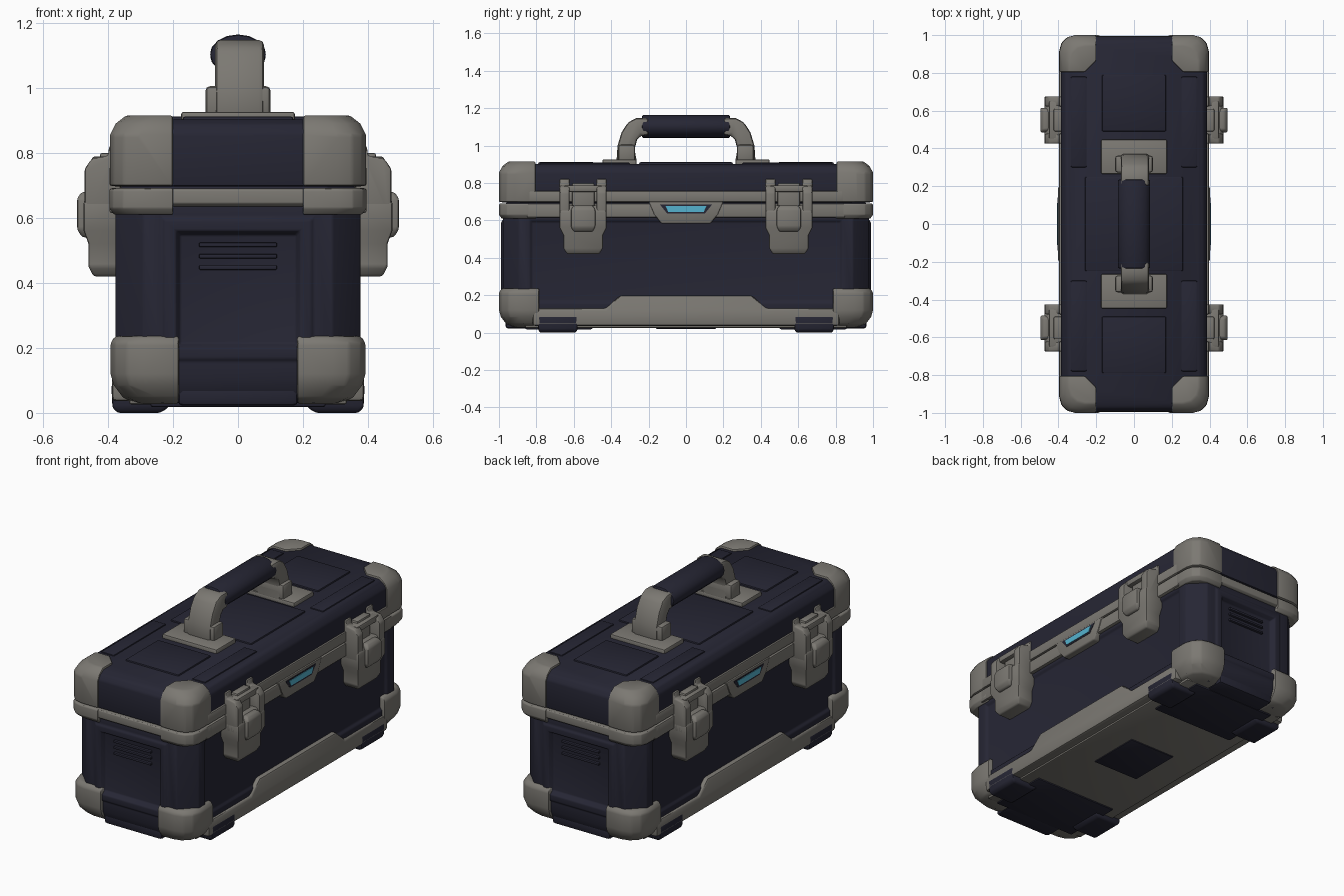
import bpy, bmesh, math

if "Cube" in bpy.data.objects:
    bpy.data.objects.remove(bpy.data.objects["Cube"])


def material(name, rgb):
    m = bpy.data.materials.new(name)
    m.diffuse_color = (*rgb, 1)
    m.use_nodes = True
    m.node_tree.nodes["Principled BSDF"].inputs["Base Color"].default_value = m.diffuse_color
    return m


NAVY = material("dark navy", (0.019, 0.019, 0.034))
GREY = material("warm grey", (0.20, 0.19, 0.17))
CYAN = material("cyan", (0.09, 0.45, 0.62))


def finish(name, bm, mat, bevel=0.008, mirror=""):
    """Bevel the hard edges, shade smooth and mirror across x and/or y."""
    bmesh.ops.recalc_face_normals(bm, faces=bm.faces)
    if bevel:
        hard = [e for e in bm.edges if len(e.link_faces) == 2
                and e.calc_face_angle() > math.radians(28)]
        bmesh.ops.bevel(bm, geom=hard, offset=bevel, offset_type='OFFSET', segments=2,
                        profile=0.5, affect='EDGES', clamp_overlap=True)
    me = bpy.data.meshes.new(name)
    bm.to_mesh(me)
    bm.free()
    me.materials.append(mat)
    for p in me.polygons:
        p.use_smooth = True
    me.set_sharp_from_angle(angle=math.radians(40))
    ob = bpy.data.objects.new(name, me)
    bpy.context.collection.objects.link(ob)
    if mirror:
        mod = ob.modifiers.new("mirror", 'MIRROR')
        mod.use_axis = ("x" in mirror, "y" in mirror, False)
        mod.use_mirror_merge = False
    return ob


def skin(rings):
    """Closed solid through a list of equal-length point rings."""
    bm = bmesh.new()
    vs = [[bm.verts.new(p) for p in r] for r in rings]
    n = len(vs[0])
    for a, b in zip(vs, vs[1:]):
        for i in range(n):
            j = (i + 1) % n
            bm.faces.new((a[i], a[j], b[j], b[i]))
    bm.faces.new(vs[0][::-1])
    bm.faces.new(vs[-1])
    bmesh.ops.recalc_face_normals(bm, faces=bm.faces)
    return bm


def prism(name, pts, axis, a, b, mat, **kw):
    """Extrude a 2D outline along one axis from a to b."""
    put = {"x": lambda p, t: (t, p[0], p[1]),
           "y": lambda p, t: (p[0], t, p[1]),
           "z": lambda p, t: (p[0], p[1], t)}[axis]
    return finish(name, skin([[put(p, t) for p in pts] for t in (a, b)]), mat, **kw)


def box(name, x, y, z, mat, **kw):
    return prism(name, [(x[0], y[0]), (x[1], y[0]), (x[1], y[1]), (x[0], y[1])],
                 "z", z[0], z[1], mat, **kw)


def shell(hx, hy, c, levels):
    """Chamfered rectangle lofted through (inset, z) levels."""
    rings = []
    for d, z in levels:
        x, y = hx - d, hy - d
        rings.append([(x, c - y, z), (x, y - c, z), (x - c, y, z), (c - x, y, z),
                      (-x, y - c, z), (-x, c - y, z), (c - x, -y, z), (x - c, -y, z)])
    return skin(rings)


def corner(name, x0, y0, hx, hy, c, levels, notch=0.04, bevel=0.008):
    """Corner guard with a softly rounded outer edge, on all four corners."""
    rings = []
    for d, z in levels:
        x, y = hx - d, hy - d
        arc = [(x - c + c * math.cos(t * math.pi / 6), y - c + c * math.sin(t * math.pi / 6), z)
               for t in range(4)]
        rings.append([(x0, y0 + notch, z), (x0 + notch, y0, z), (x, y0, z)]
                     + arc + [(x0, y, z)])
    finish(name, skin(rings), GREY, bevel, "xy")


def stack(name, sections, mat, **kw):
    """Loft of rectangles: (z, x0, x1, y0, y1)."""
    rings = [[(x0, y0, z), (x1, y0, z), (x1, y1, z), (x0, y1, z)]
             for z, x0, x1, y0, y1 in sections]
    return finish(name, skin(rings), mat, **kw)


# Main body with pressed side panels and a framed recess at each end
bm = shell(0.376, 0.978, 0.085, [(0.06, 0.03), (0.02, 0.05), (0, 0.10), (0, 0.66), (0.02, 0.70)])
big = [f for f in bm.faces if f.calc_area() > 0.2 and abs(f.normal.z) < 0.1]
sides = [f for f in big if abs(f.normal.x) > 0.9]
ends = [f for f in big if abs(f.normal.y) > 0.9]
bmesh.ops.inset_individual(bm, faces=sides, thickness=0.08, depth=0)
bmesh.ops.inset_individual(bm, faces=sides, thickness=0.02, depth=-0.014)
bmesh.ops.inset_individual(bm, faces=ends, thickness=0.08, depth=0)
bmesh.ops.inset_individual(bm, faces=ends, thickness=0.015, depth=0.01)
bmesh.ops.inset_individual(bm, faces=ends, thickness=0.045, depth=0)
bmesh.ops.inset_individual(bm, faces=ends, thickness=0.02, depth=-0.03)
finish("body", bm, NAVY, 0.006)
for i, z in enumerate((0.44, 0.475, 0.51)):
    box("end_slat_%d" % (i + 1), (-0.12, 0.12), (0.93, 0.972), (z, z + 0.014), NAVY,
        bevel=0.004, mirror="y")

# Lid
finish("lid", shell(0.386, 0.992, 0.09, [(0, 0.697), (0, 0.86), (0.02, 0.89), (0.045, 0.903)]),
       NAVY)
box("lid_center_panel", (-0.26, 0.26), (-0.25, 0.25), (0.89, 0.912), NAVY)
box("lid_end_panel", (-0.17, 0.17), (0.49, 0.79), (0.89, 0.912), NAVY, mirror="y")
box("lid_side_rib", (0.25, 0.335), (0.30, 0.78), (0.89, 0.910), NAVY, mirror="xy")

# Rim band and trim around the opening
finish("rim_band", shell(0.392, 0.996, 0.085, [(0.012, 0.635), (0, 0.645), (0, 0.685), (0.006, 0.69)]),
       GREY, 0.004)
box("rim_side", (0.34, 0.396), (-0.85, 0.85), (0.615, 0.691), GREY, mirror="x")
corner("rim_corner", 0.20, 0.80, 0.396, 1.0, 0.085,
       [(0.015, 0.61), (0, 0.63), (0, 0.685), (0.006, 0.691)], bevel=0.005)
box("lid_side_trim", (0.34, 0.396), (-0.84, 0.84), (0.698, 0.758), GREY, mirror="x")

# Corner guards
corner("lid_corner_guard", 0.20, 0.805, 0.394, 1.0, 0.085,
       [(0, 0.698), (0, 0.855), (0.018, 0.89), (0.05, 0.915)], notch=0.06)
corner("base_corner_guard", 0.182, 0.785, 0.392, 1.0, 0.10,
       [(0.085, 0.028), (0.04, 0.045), (0.01, 0.085), (0, 0.12), (0, 0.215), (0.014, 0.236)])

# Base trim, raised in the middle of each long side
prism("base_trim", [(-0.82, 0.036), (0.82, 0.036), (0.82, 0.13), (0.43, 0.13), (0.35, 0.20),
                    (-0.35, 0.20), (-0.43, 0.13), (-0.82, 0.13)], "x", 0.31, 0.388, GREY,
      bevel=0.014, mirror="x")

# Underside plate, pads and feet
box("bottom_plate", (-0.335, 0.335), (-0.86, 0.86), (0.026, 0.06), GREY)
box("bottom_panel", (-0.15, 0.15), (-0.16, 0.16), (0.020, 0.04), NAVY, bevel=0.004)
box("bottom_pad", (-0.27, 0.27), (0.50, 0.86), (0.018, 0.05), NAVY, mirror="y")
box("end_sill", (-0.185, 0.185), (0.80, 0.965), (0.022, 0.09), NAVY, bevel=0.015, mirror="y")
stack("foot", [(0.0, 0.24, 0.37, 0.59, 0.78), (0.015, 0.215, 0.386, 0.58, 0.79),
               (0.088, 0.20, 0.39, 0.58, 0.79)], NAVY, mirror="xy")

# Latches
stack("latch_flap", [(0.42, 0.36, 0.445, 0.465, 0.635), (0.45, 0.36, 0.46, 0.445, 0.655),
                     (0.52, 0.36, 0.46, 0.445, 0.655), (0.56, 0.36, 0.475, 0.425, 0.675),
                     (0.65, 0.36, 0.475, 0.425, 0.675), (0.68, 0.36, 0.455, 0.45, 0.65)],
      GREY, mirror="xy")
for i, y in enumerate((0.425, 0.622)):
    prism("latch_arm_%d" % (i + 1),
          [(0.36, 0.60), (0.472, 0.60), (0.472, 0.75), (0.45, 0.782), (0.40, 0.79),
           (0.396, 0.822), (0.36, 0.822)], "y", y, y + 0.053, GREY, mirror="xy")
box("latch_top_bar", (0.37, 0.45), (0.45, 0.65), (0.752, 0.788), GREY, mirror="xy")
box("latch_keeper", (0.37, 0.425), (0.49, 0.61), (0.66, 0.80), GREY, mirror="xy")
stack("latch_button", [(0.54, 0.45, 0.48, 0.50, 0.60), (0.565, 0.45, 0.495, 0.485, 0.615),
                       (0.66, 0.45, 0.495, 0.485, 0.615), (0.68, 0.45, 0.48, 0.50, 0.60)],
      GREY, mirror="xy")

# Side badge with a bright light strip
prism("badge", [(-0.20, 0.70), (-0.17, 0.63), (-0.13, 0.583), (0.13, 0.583), (0.17, 0.63),
                (0.20, 0.70)], "x", 0.35, 0.402, GREY, mirror="x")
prism("badge_slot", [(-0.14, 0.686), (-0.10, 0.636), (0.10, 0.636), (0.14, 0.686)],
      "x", 0.40, 0.404, NAVY, bevel=0, mirror="x")
prism("badge_light", [(-0.11, 0.678), (-0.095, 0.646), (0.095, 0.646), (0.11, 0.678)],
      "x", 0.40, 0.407, CYAN, bevel=0, mirror="x")

# Carry handle
box("handle_base", (-0.175, 0.175), (0.265, 0.447), (0.89, 0.926), GREY, mirror="y")
box("handle_collar", (-0.10, 0.10), (0.272, 0.362), (0.91, 1.005), GREY, bevel=0.014, mirror="y")
prism("handle_arm", [(0.262, 0.91), (0.372, 0.91), (0.366, 1.0), (0.345, 1.07), (0.31, 1.125),
                     (0.265, 1.147), (0.20, 1.147), (0.20, 1.055), (0.24, 1.055),
                     (0.262, 1.03), (0.275, 0.98)], "x", -0.07, 0.08, GREY,
      bevel=0.016, mirror="y")
grip = [(0.087 * math.cos(a * math.pi / 8), 1.102 + 0.062 * math.sin(a * math.pi / 8))
        for a in range(16)]
prism("handle_grip", grip, "y", -0.236, 0.236, NAVY, bevel=0.01)
